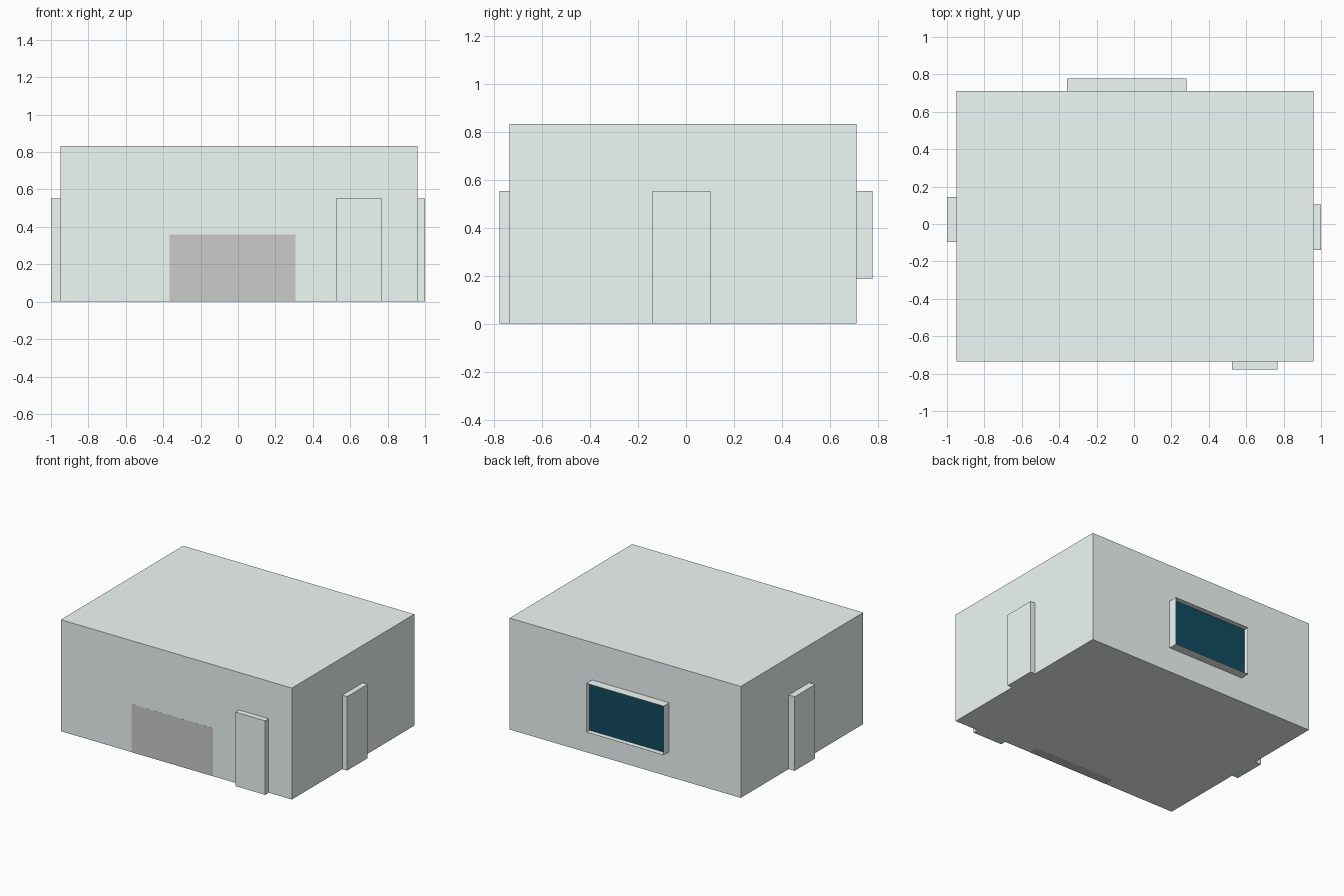
import bpy
import bmesh

if "Cube" in bpy.data.objects:
    bpy.data.objects.remove(bpy.data.objects["Cube"])


def material(name, color):
    mat = bpy.data.materials.new(name)
    mat.diffuse_color = (*color, 1.0)
    mat.use_nodes = True
    mat.node_tree.nodes["Principled BSDF"].inputs["Base Color"].default_value = mat.diffuse_color
    return mat


def box(name, x, y, z, mat=None):
    """Box spanning the given (min, max) ranges."""
    bm = bmesh.new()
    bmesh.ops.create_cube(bm, size=1.0)
    for v in bm.verts:
        for i, (lo, hi) in enumerate((x, y, z)):
            v.co[i] = lo if v.co[i] < 0 else hi
    mesh = bpy.data.meshes.new(name)
    bm.to_mesh(mesh)
    bm.free()
    obj = bpy.data.objects.new(name, mesh)
    bpy.context.collection.objects.link(obj)
    if mat:
        mesh.materials.append(mat)
    return obj


LEFT, RIGHT, FRONT, BACK = -0.95, 0.96, -0.735, 0.71
DOOR_TOP = 0.553
pale = material("pale_wall", (0.87, 0.95, 0.93))
teal = material("teal_glass", (0.006, 0.07, 0.115))

# Main room block
box("room_walls", (LEFT, RIGHT), (FRONT, BACK), (0.0003, 0.833), pale)

# Doors on the front, right and left walls
box("front_door", (0.523, 0.768), (-0.777, FRONT), (0, DOOR_TOP), pale)
box("right_door", (RIGHT, 1.0), (-0.14, 0.103), (0, DOOR_TOP), pale)
box("left_door", (-1.0, LEFT), (-0.097, 0.145), (0, DOOR_TOP), pale)

# Low grey panel set flush into the front wall
box("front_panel", (-0.367, 0.307), (FRONT - 0.0003, -0.665), (0, 0.36))

# Back window: thin-edged frame with the glass sunk into it
window = box("back_window", (-0.358, 0.28), (BACK, 0.777), (0.187, DOOR_TOP), pale)
window.data.materials.append(teal)
bm = bmesh.new()
bm.from_mesh(window.data)
pane = max(bm.faces, key=lambda f: f.calc_center_median().y)
bmesh.ops.inset_region(bm, faces=[pane], thickness=0.002)
rim = list(pane.edges)
pane = bmesh.ops.extrude_face_region(bm, geom=[pane])["geom"]
pane = next(g for g in pane if isinstance(g, bmesh.types.BMFace))
for v in pane.verts:
    v.co.y -= 0.037
pane.material_index = 1

# Remove the leftover face across the frame opening, if any
old = [f for f in bm.faces if f is not pane and all(e in rim for e in f.edges)]
bmesh.ops.delete(bm, geom=old, context='FACES')
bmesh.ops.recalc_face_normals(bm, faces=bm.faces)
bm.to_mesh(window.data)
bm.free()
